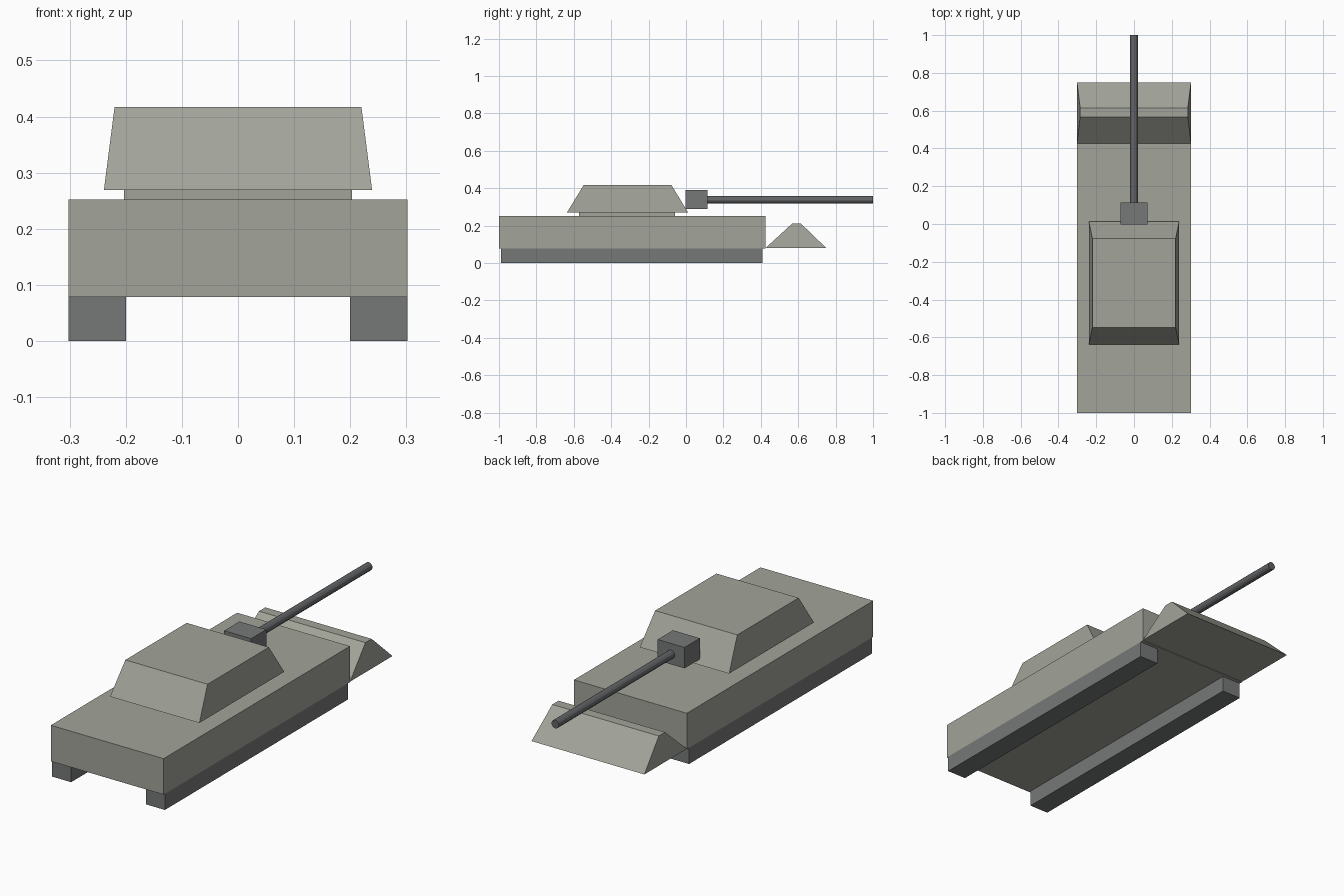
import bpy
import bmesh
import math
from mathutils import Matrix, Vector

cube = bpy.data.objects.get("Cube")
if cube:
    bpy.data.objects.remove(cube, do_unlink=True)


def material(name, color):
    mat = bpy.data.materials.new(name)
    mat.use_nodes = True
    mat.diffuse_color = (*color, 1)
    mat.node_tree.nodes["Principled BSDF"].inputs["Base Color"].default_value = (*color, 1)
    return mat


armour = material("grey green armour", (0.36, 0.37, 0.32))
steel = material("dark grey steel", (0.18, 0.185, 0.185))
gunmetal = material("gunmetal", (0.12, 0.125, 0.13))


def finish(bm, name, mat):
    bmesh.ops.recalc_face_normals(bm, faces=bm.faces)
    mesh = bpy.data.meshes.new(name)
    bm.to_mesh(mesh)
    bm.free()
    mesh.materials.append(mat)
    obj = bpy.data.objects.new(name, mesh)
    bpy.context.collection.objects.link(obj)
    return obj


def block(name, mat, x, y, z, top_x=None, top_y=None):
    """Box between ranges x, y and z, whose top can have its own x and y ranges."""
    top_x, top_y = top_x or x, top_y or y
    bm = bmesh.new()
    bmesh.ops.create_cube(bm, size=1)
    for v in bm.verts:
        px, py, pz = (int(c > 0) for c in v.co)
        xs, ys = (top_x, top_y) if pz else (x, y)
        v.co = Vector((xs[px], ys[py], z[pz]))
    return finish(bm, name, mat)


# Hull and the sloped plate at its end
block("hull", armour, (-0.302, 0.302), (-1, 0.425), (0.078, 0.252))
block("sloped_plate", armour, (-0.302, 0.302), (0.425, 0.75), (0.08, 0.21),
      (-0.285, 0.285), (0.567, 0.615))

# Tracks
for side, x in (("left", (0.2, 0.302)), ("right", (-0.302, -0.2))):
    block(side + "_track", steel, x, (-0.99, 0.408), (0, 0.078))

# Turret on its ring
block("turret_ring", armour, (-0.203, 0.203), (-0.573, -0.06), (0.25, 0.27))
block("turret", armour, (-0.239, 0.239), (-0.637, 0.012), (0.269, 0.417),
      (-0.22, 0.22), (-0.547, -0.078))

# Gun
block("gun_mantlet", steel, (-0.072, 0.072), (-0.003, 0.114), (0.289, 0.39))
bm = bmesh.new()
start, end = 0.1, 1.0
bmesh.ops.create_cone(bm, cap_ends=True, segments=12, radius1=0.02, radius2=0.02,
                      depth=end - start,
                      matrix=Matrix.Translation((0, (start + end) / 2, 0.338))
                      @ Matrix.Rotation(math.radians(90), 4, "X"))
finish(bm, "gun_barrel", gunmetal)
